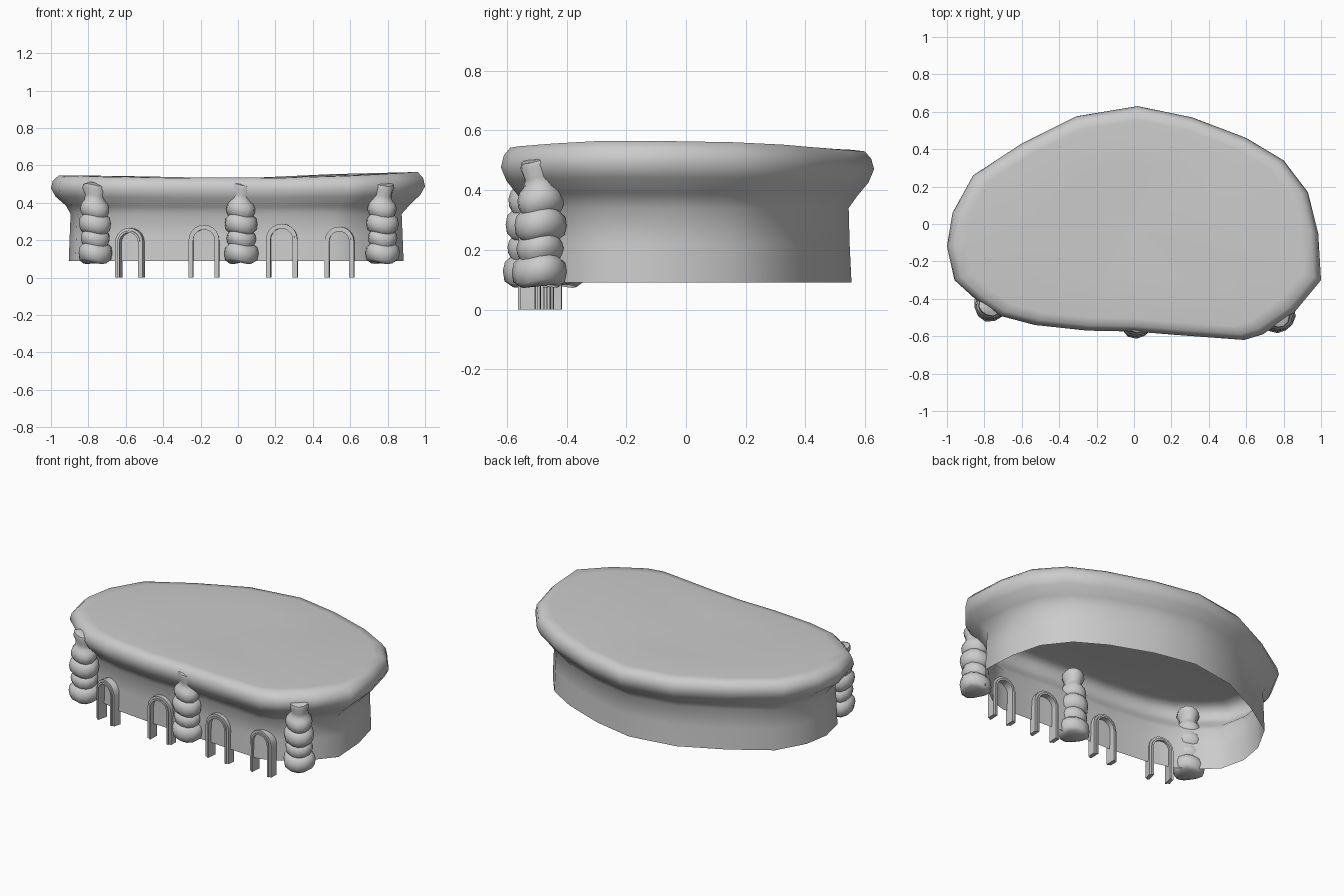
import bpy, bmesh
from math import sin, cos, pi, radians

if "Cube" in bpy.data.objects:
    bpy.data.objects.remove(bpy.data.objects["Cube"])


def finish(name, bm, angle):
    bmesh.ops.recalc_face_normals(bm, faces=bm.faces[:])
    me = bpy.data.meshes.new(name)
    bm.to_mesh(me)
    bm.free()
    ob = bpy.data.objects.new(name, me)
    bpy.context.collection.objects.link(ob)
    bpy.ops.object.select_all(action='DESELECT')
    ob.select_set(True)
    bpy.context.view_layer.objects.active = ob
    bpy.ops.object.shade_smooth_by_angle(angle=radians(angle))
    return ob


def loft(bm, rings, closed=True):
    vs = [[bm.verts.new(p) for p in r] for r in rings]
    n = len(vs[0])
    for a, b in zip(vs, vs[1:]):
        for i in range(n if closed else n - 1):
            j = (i + 1) % n
            bm.faces.new((a[i], a[j], b[j], b[i]))
    return vs


# Overhanging shell: outline seen from above
RIM = [(0.02, .63), (.31, .57), (.60, .46), (.80, .34), (.93, .17), (.985, -.05),
       (1.0, -.30), (.86, -.47), (.69, -.59), (.59, -.62), (.25, -.595), (0, -.575),
       (-.25, -.57), (-.53, -.54), (-.72, -.49), (-.85, -.40), (-.96, -.30),
       (-1.0, -.12), (-.97, .06), (-.86, .26), (-.60, .43), (-.31, .575)]


def lift(x):
    return 0.015 * x * x + 0.02 * max(x, 0) ** 2


# ring: x scale, y scale, height, share of the uneven lift
ROWS = [(.895, .88, .09, 0), (.89, .87, .22, 0), (.885, .865, .34, 0), (.92, .91, .38, .3),
        (.975, .97, .425, .5), (1, 1, .47, .5), (.99, .985, .505, .8),
        (.96, .95, .53, 1), (.90, .88, .535, .8), (.5, .5, .532, .6)]
bm = bmesh.new()
vs = loft(bm, [[(x * sx - (.01 if z < .35 else 0), y * sy, z + k * lift(x))
                for x, y in RIM] for sx, sy, z, k in ROWS])
mid = bm.verts.new((0, 0, .53))
for i in range(len(RIM)):
    bm.faces.new((vs[-1][i], vs[-1][(i + 1) % len(RIM)], mid))
finish("overhanging_wall_and_roof", bm, 60)

# Lumpy stacked columns on the front
PROFILE = [(.065, .08), (.086, .095), (.092, .13), (.086, .16), (.068, .175),
           (.076, .19), (.079, .21), (.074, .23), (.066, .24), (.082, .255),
           (.087, .285), (.082, .315), (.066, .33), (.075, .345), (.078, .37),
           (.070, .395), (.056, .41), (.052, .44), (.066, .475), (.062, .495), (.035, .505)]
for name, cx, cy, a0 in (("left_column", -.765, -.43, .2), ("middle_column", .015, -.52, 0),
                         ("right_column", .77, -.49, .5)):
    bm = bmesh.new()
    n = 12
    rings = [[(cx + r * (1 + .04 * sin(3 * t + 9 * z)) * cos(t),
               cy + r * (1 + .04 * sin(3 * t + 9 * z)) * sin(t), z + .008 * sin(t * 2 + a0))
              for t in (a0 + 2 * pi * i / n for i in range(n))] for r, z in PROFILE]
    vs = loft(bm, rings)
    bm.faces.new(vs[0])
    bm.faces.new(vs[-1])
    finish(name, bm, 50)


# Arched door frames: an outer and a slimmer inner band
def arch_path(half, spring):
    arc = [(-half * cos(pi * i / 10), spring + half * sin(pi * i / 10)) for i in range(11)]
    return [(-half, 0)] + arc + [(half, 0)]


def frame(bm, outer, thick, depth, spring):
    o, q = arch_path(outer, spring), arch_path(outer - thick, spring)
    sections = [[(a[0], -depth, a[1]), (b[0], -depth, b[1]),
                 (b[0], depth, b[1]), (a[0], depth, a[1])] for a, b in zip(o, q)]
    vs = loft(bm, sections)
    bm.faces.new(vs[0])
    bm.faces.new(vs[-1])


for i, (x, y, half, top, rot) in enumerate(((-.577, -.462, .076, .265, -14),
                                            (-.182, -.497, .082, .282, -1),
                                            (.235, -.515, .084, .288, -4),
                                            (.543, -.525, .078, .272, -4))):
    bm = bmesh.new()
    frame(bm, half, .016, .025, top - half)
    frame(bm, half - .014, .011, .033, top - half)
    ob = finish(f"door_frame_{i + 1}", bm, 30)
    ob.location = (x, y, 0)
    ob.rotation_euler.z = radians(rot)
